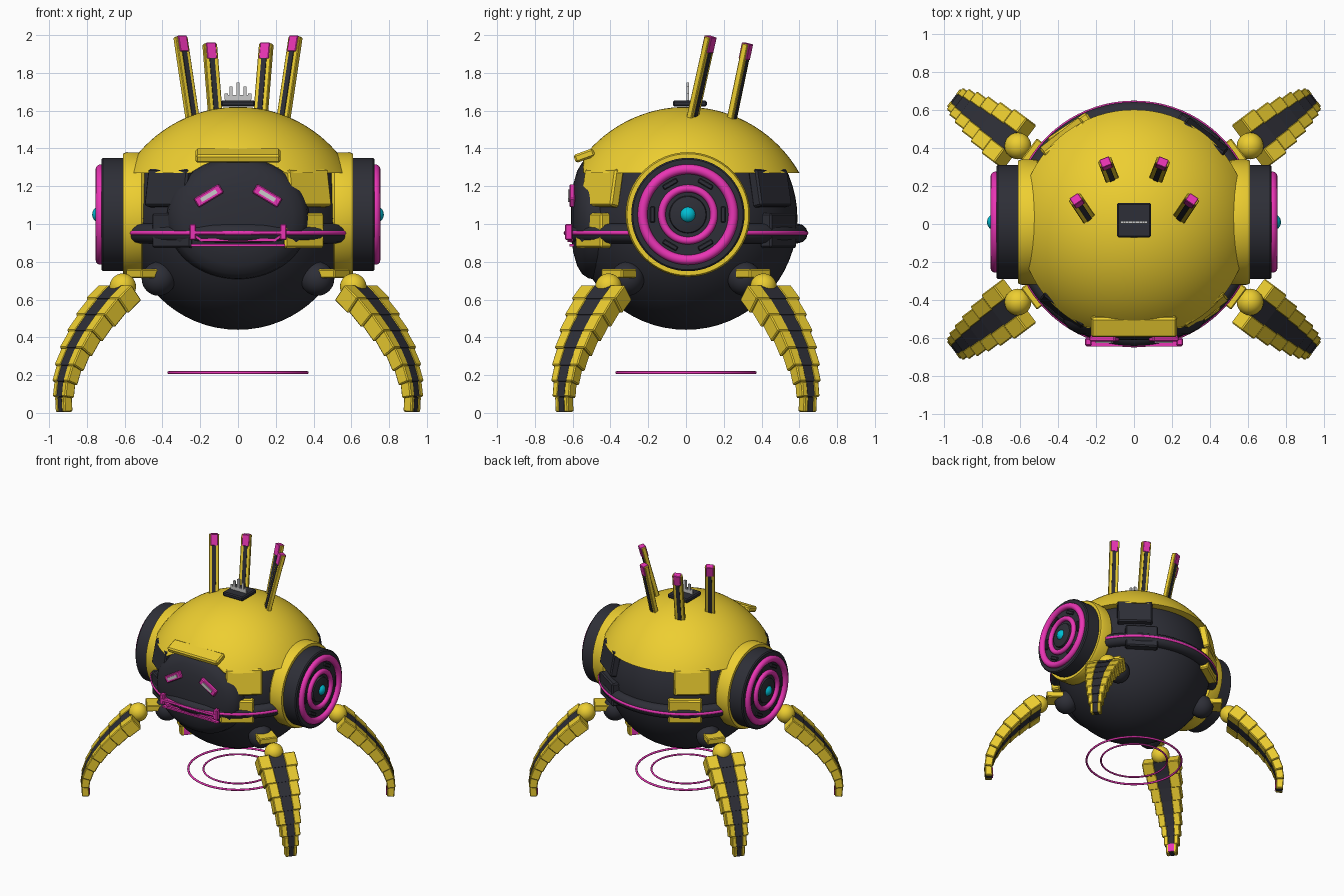
import bpy, bmesh
from math import sin, cos, pi, radians, sqrt
from mathutils import Matrix, Vector

if "Cube" in bpy.data.objects:
    bpy.data.objects.remove(bpy.data.objects["Cube"])


def material(name, rgb):
    m = bpy.data.materials.new(name)
    m.diffuse_color = (*rgb, 1)
    m.use_nodes = True
    m.node_tree.nodes["Principled BSDF"].inputs["Base Color"].default_value = m.diffuse_color
    return m


YELLOW = material("yellow", (0.85, 0.62, 0.03))
DARK = material("dark", (0.027, 0.028, 0.038))
PINK = material("pink", (0.82, 0.035, 0.46))
CYAN = material("cyan", (0.0, 0.52, 0.66))


def finish(name, bm, mat):
    bmesh.ops.recalc_face_normals(bm, faces=bm.faces)
    me = bpy.data.meshes.new(name)
    bm.to_mesh(me)
    bm.free()
    ob = bpy.data.objects.new(name, me)
    bpy.context.collection.objects.link(ob)
    if mat:
        me.materials.append(mat)
    bpy.ops.object.select_all(action='DESELECT')
    ob.select_set(True)
    bpy.context.view_layer.objects.active = ob
    bpy.ops.object.shade_smooth_by_angle(angle=radians(32))
    return ob


def add_box(bm, mtx, size, bevel=0.006):
    geo = bmesh.ops.create_cube(bm, size=1, matrix=mtx @ Matrix.Diagonal((*size, 1)))
    if bevel:
        edges = list({e for v in geo['verts'] for e in v.link_edges})
        bmesh.ops.bevel(bm, geom=edges, offset=bevel, segments=1, affect='EDGES')


def box(name, c, size, mat, rot=Matrix(), bevel=0.006):
    bm = bmesh.new()
    add_box(bm, Matrix.Translation(c) @ rot, size, bevel)
    return finish(name, bm, mat)


def lathe(name, profile, mat, mtx=Matrix(), seg=64, closed=False):
    bm = bmesh.new()
    vs = [bm.verts.new((r, 0, z)) for r, z in profile]
    es = [bm.edges.new(p) for p in zip(vs, vs[1:])]
    if closed:
        es.append(bm.edges.new((vs[-1], vs[0])))
    bmesh.ops.spin(bm, geom=vs + es, axis=(0, 0, 1), cent=(0, 0, 0),
                   angle=2 * pi, steps=seg, use_merge=False)
    bmesh.ops.remove_doubles(bm, verts=bm.verts, dist=1e-5)
    bm.transform(mtx)
    return finish(name, bm, mat)


def ring(name, R, r, mat, mtx=Matrix(), flat=1.0, n=12):
    prof = [(R + r * cos(2 * pi * i / n), flat * r * sin(2 * pi * i / n)) for i in range(n)]
    return lathe(name, prof, mat, mtx, 80, True)


def ball(name, c, r, mat):
    n = 16
    prof = [(r * sin(pi * i / n), r * cos(pi * i / n)) for i in range(n + 1)]
    return lathe(name, prof, mat, Matrix.Translation(c), 32)


def frame(p0, p1, side):
    """Axes: x = side, y = along p0 to p1, z = outward; origin at the middle."""
    t = (p1 - p0).normalized()
    n = side.cross(t)
    m = Matrix((side, t, n)).transposed().to_4x4()
    return Matrix.Translation((p0 + p1) / 2) @ m


def up(z):
    return Matrix.Translation((0, 0, z))


# body
R = 0.59
lathe("body", [(R * sin(pi * i / 32), R * cos(pi * i / 32)) for i in range(33)], DARK, up(1.03))

# dome shell with a notch for the face
a0 = 0.34 / 0.69
dome = [(0, 0.69)]
for i in range(1, 21):
    z = cos(i / 20 * 1.0567)
    dome.append((0.69 * sqrt(1 - z * z), 0.69 * z))
dome.append((0, dome[-1][1]))
dome = lathe("dome", dome, YELLOW, up(0.93), 80)
face_m = Matrix.Translation((0, 0, 1.03)) @ Matrix.Diagonal((1.16, 1, 1, 1)) @ Matrix.Rotation(pi / 2, 4, 'X')
cutter = lathe("face_cutter", [(0, 0.3), (0.322, 0.3), (0.322, 0.9), (0, 0.9)], None, face_m)
cutter.hide_render = True
cutter.hide_set(True)
mod = dome.modifiers.new("notch", 'BOOLEAN')
mod.operation = 'DIFFERENCE'
mod.object = cutter

# face plate
lathe("face_plate", [(0, 0.61), (0.1, 0.607), (0.18, 0.597), (0.25, 0.577), (0.295, 0.55),
                     (0.318, 0.515), (0.325, 0.47), (0.325, 0.25), (0, 0.25)], DARK, face_m)

# eyes
for s in (-1, 1):
    rot = Matrix.Rotation(s * radians(31), 4, 'Y')
    box("eye_frame", (s * 0.155, -0.602, 1.15), (0.155, 0.03, 0.055), PINK, rot)
    box("eye_light", (s * 0.155, -0.612, 1.15), (0.095, 0.025, 0.022), None, rot, 0)

# mouth
box("mouth_bar", (0, -0.63, 0.955), (0.5, 0.025, 0.018), PINK, bevel=0)
box("mouth_lower_bar", (0, -0.612, 0.915), (0.4, 0.025, 0.014), PINK, bevel=0)
box("mouth_base", (0, -0.605, 0.888), (0.5, 0.025, 0.012), PINK, bevel=0)
for s in (-1, 1):
    box("mouth_bracket", (s * 0.24, -0.62, 0.957), (0.035, 0.04, 0.085), PINK)
    box("mouth_link", (s * 0.21, -0.615, 0.925), (0.05, 0.025, 0.014), PINK,
        Matrix.Rotation(s * radians(-35), 4, 'Y'), 0)

# brow
box("brow", (0, -0.538, 1.362), (0.45, 0.11, 0.045), YELLOW, Matrix.Rotation(radians(20), 4, 'X'), 0.01)

# belt
ring("belt", 0.592, 0.052, DARK)
bpy.context.object.location.z = 0.95
ring("belt_line", 0.636, 0.012, PINK, up(0.953))

# armour panels and belt clips, colours alternating around the body
for sx in (-1, 1):
    for sy in (-1, 1):
        mat = YELLOW if sx * sy < 0 else DARK
        az = lambda d: Matrix.Rotation(-sx * sy * radians(d), 4, 'Z')
        tilt = Matrix.Rotation(-sy * radians(-10), 4, 'X')
        box("armour_panel", (sx * 0.365, sy * 0.445, 1.19), (0.27, 0.06, 0.2), mat, az(38) @ tilt, 0.01)
        box("belt_clip", (sx * 0.335, sy * 0.49, 0.965), (0.25, 0.07, 0.185), mat, az(34), 0.01)

# belly vent and hover rings
lathe("belly_collar", [(0, 0.58), (0.215, 0.58), (0.21, 0.5), (0, 0.5)], DARK)
lathe("belly_light", [(0, 0.51), (0.17, 0.51), (0.17, 0.49), (0.15, 0.484), (0, 0.484)], PINK)
ring("hover_ring_outer", 0.366, 0.008, PINK, up(0.213))
ring("hover_ring_inner", 0.255, 0.007, PINK, up(0.213))

# side turbines
for s in (-1, 1):
    m = Matrix.Translation((0, 0.01, 1.05)) @ Matrix.Rotation(s * pi / 2, 4, 'Y')
    lathe("turbine_collar", [(0, 0.48), (0.3, 0.48), (0.328, 0.51), (0.33, 0.59), (0.322, 0.61), (0, 0.61)], YELLOW, m)
    lathe("turbine_drum", [(0, 0.58), (0.3, 0.58), (0.3, 0.715), (0.292, 0.723), (0, 0.723)], DARK, m)
    ring("turbine_outer_ring", 0.24, 0.026, PINK, m @ up(0.728))
    ring("turbine_inner_ring", 0.138, 0.02, PINK, m @ up(0.73))
    lathe("turbine_hub", [(0, 0.72), (0.1, 0.72), (0.095, 0.738), (0.06, 0.748), (0, 0.75)], DARK, m)
    ball("turbine_core", (s * 0.727, 0.01, 1.05), 0.045, CYAN)
    bm = bmesh.new()
    for k in range(6):
        add_box(bm, m @ Matrix.Rotation(k * pi / 3 + pi / 2, 4, 'Z') @ Matrix.Translation((0.187, 0, 0.725)),
                (0.026, 0.085, 0.025), 0.005)
    finish("turbine_vents", bm, DARK)

# antenna blades
for s in (-1, 1):
    for b, t in (((0.235, 0.025, 1.52), (0.305, 0.13, 1.99)), ((0.115, 0.235, 1.52), (0.15, 0.325, 1.953))):
        b, t = Vector((s * b[0], *b[1:])), Vector((s * t[0], *t[1:]))
        h = t - b
        m = frame(b, t, Vector((h.y, -h.x, 0)).normalized())
        L = h.length
        box("antenna_blade", (0, 0, 0), (0.074, L, 0.032), YELLOW, m, 0.004)
        box("antenna_stripe", (0, 0, 0), (0.028, L * 0.97, 0.042), DARK, m, 0)
        box("antenna_tip", (0, 0, 0), (0.054, 0.086, 0.046), PINK, m @ Matrix.Translation((0, L / 2 - 0.04, 0)), 0.003)

# top plate with comb
box("top_plate", (0, 0.02, 1.638), (0.18, 0.18, 0.034), DARK, bevel=0.008)
box("comb_base", (0, 0.01, 1.667), (0.14, 0.014, 0.03), None, bevel=0)
for x, top in ((0, 1.75), (-0.037, 1.728), (0.037, 1.728), (-0.062, 1.692), (0.062, 1.692)):
    box("comb_tooth", (x, 0.01, (1.66 + top) / 2), (0.018, 0.014, top - 1.66), None, bevel=0)

# legs
path = [(0.02, 0.635), (0.10, 0.57), (0.18, 0.49), (0.25, 0.41), (0.31, 0.325),
        (0.355, 0.24), (0.383, 0.16), (0.393, 0.085), (0.388, 0.008)]
for sx in (-1, 1):
    for sy in (-1, 1):
        d = Vector((sx * 0.8, sy * 0.6, 0))
        side = Vector((d.y, -d.x, 0))
        ball("hip", (sx * 0.42, sy * 0.31, 0.71), 0.09, DARK)
        hm = Matrix((side, d, Vector((0, 0, 1)))).transposed().to_4x4()
        box("hip_plate", (sx * 0.5, sy * 0.355, 0.737), (0.14, 0.13, 0.048), YELLOW, hm)
        ball("knee", (sx * 0.61, sy * 0.41, 0.668), 0.07, YELLOW)
        pts = [Vector((sx * 0.61, sy * 0.41, 0)) + d * s + Vector((0, 0, z)) for s, z in path]
        plates, core = bmesh.new(), bmesh.new()
        for i, (p, q) in enumerate(zip(pts, pts[1:])):
            m = frame(p, q, side)
            f = i / 7
            w, th, L = 0.29 - 0.205 * f, 0.105 - 0.05 * f, (q - p).length
            for k in (-1, 1):
                add_box(plates, m @ Matrix.Translation((k * w * 0.34, 0, 0)), (w * 0.32, L * 1.08, th))
            add_box(core, m, (w * 0.4, L * 1.04, th * 0.92), 0)
        finish("leg_plates", plates, YELLOW)
        finish("leg_core", core, DARK)
        # pink pad on the inner side of the foot
        inner = -1 if m.col[2].to_3d().dot(d) > 0 else 1
        box("foot_pad", (0, 0, 0), (0.045, 0.07, 0.014), PINK, m @ Matrix.Translation((0, 0, inner * 0.027)), 0)
